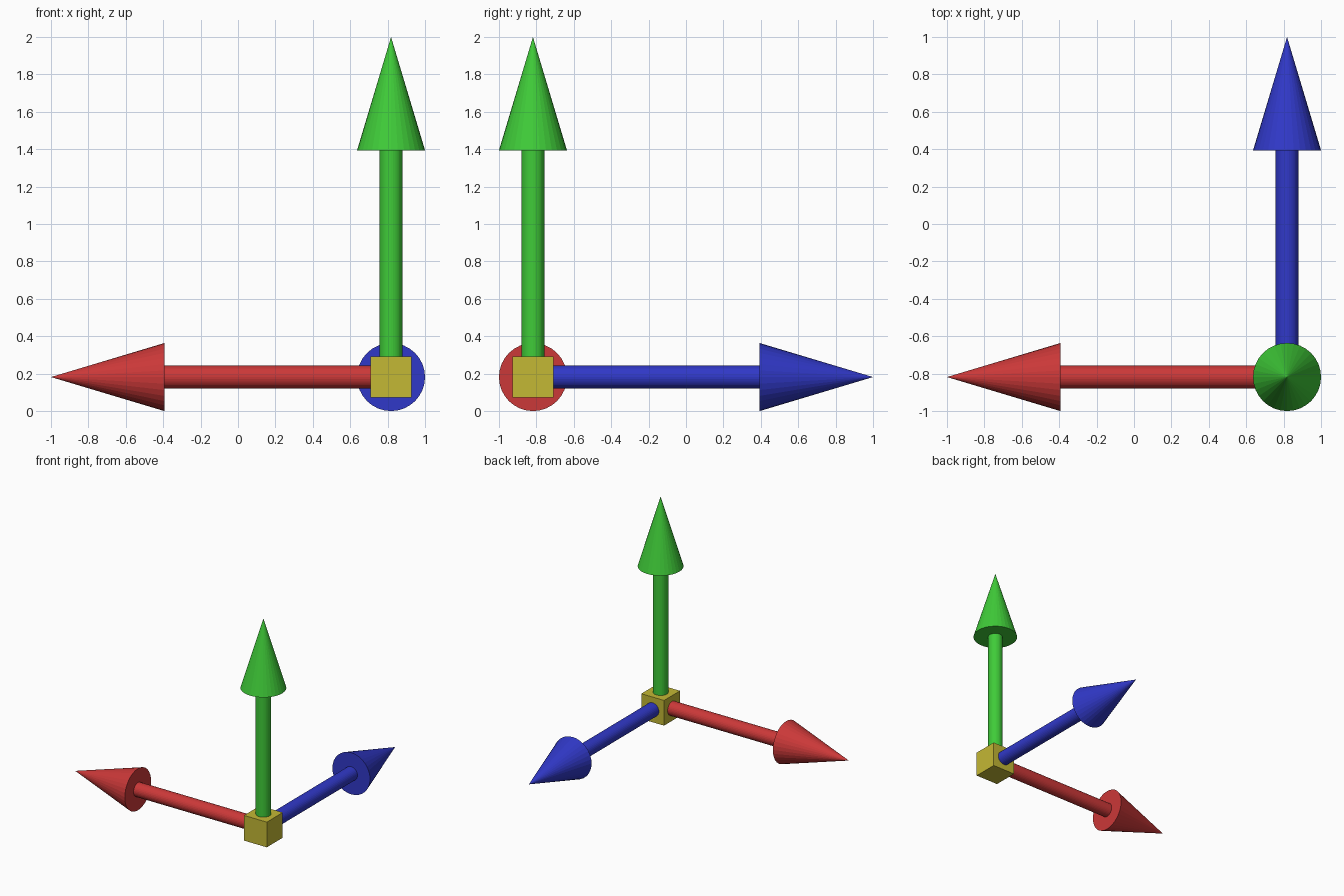
import bpy
from math import radians
from mathutils import Matrix, Vector

if "Cube" in bpy.data.objects:
    bpy.data.objects.remove(bpy.data.objects["Cube"])

L = 1.818                                # arrow length, hub centre to tip
HEAD = L / 3                             # cone length
R = 0.1818                               # cone radius
ORIGIN = Vector((1 - R, R - 1, R))
SIDES = 32


def material(name, color):
    m = bpy.data.materials.new(name)
    m.diffuse_color = (*color, 1)
    m.use_nodes = True
    m.node_tree.nodes["Principled BSDF"].inputs["Base Color"].default_value = m.diffuse_color
    return m


def finish(name, mat):
    ob = bpy.context.object
    ob.name = name
    ob.data.materials.append(mat)
    return ob


def arrow(name, mat, rot):
    """Shaft and cone head, built along +z then turned by rot."""
    shaft_len = L - HEAD
    bpy.ops.mesh.primitive_cylinder_add(vertices=SIDES, radius=R / 3, depth=shaft_len)
    shaft = finish(name + "_shaft", mat)
    shaft.data.transform(Matrix.Translation((0, 0, shaft_len / 2)))
    bpy.ops.mesh.primitive_cone_add(vertices=SIDES, radius1=R, radius2=0, depth=HEAD)
    head = finish(name + "_head", mat)
    head.data.transform(Matrix.Translation((0, 0, L - HEAD / 2)))
    for ob in (shaft, head):
        ob.data.transform(rot)
        ob.location = ORIGIN


# Three arrows: left, back and up
arrow("left_arrow", material("red", (0.60, 0.04, 0.04)), Matrix.Rotation(radians(-90), 4, 'Y'))
arrow("back_arrow", material("blue", (0.03, 0.04, 0.58)), Matrix.Rotation(radians(-90), 4, 'X'))
arrow("up_arrow", material("green", (0.05, 0.60, 0.04)), Matrix.Identity(4))

# Cube hub at the corner
bpy.ops.mesh.primitive_cube_add(size=0.22, location=ORIGIN)
finish("hub_cube", material("yellow", (0.55, 0.48, 0.035)))
